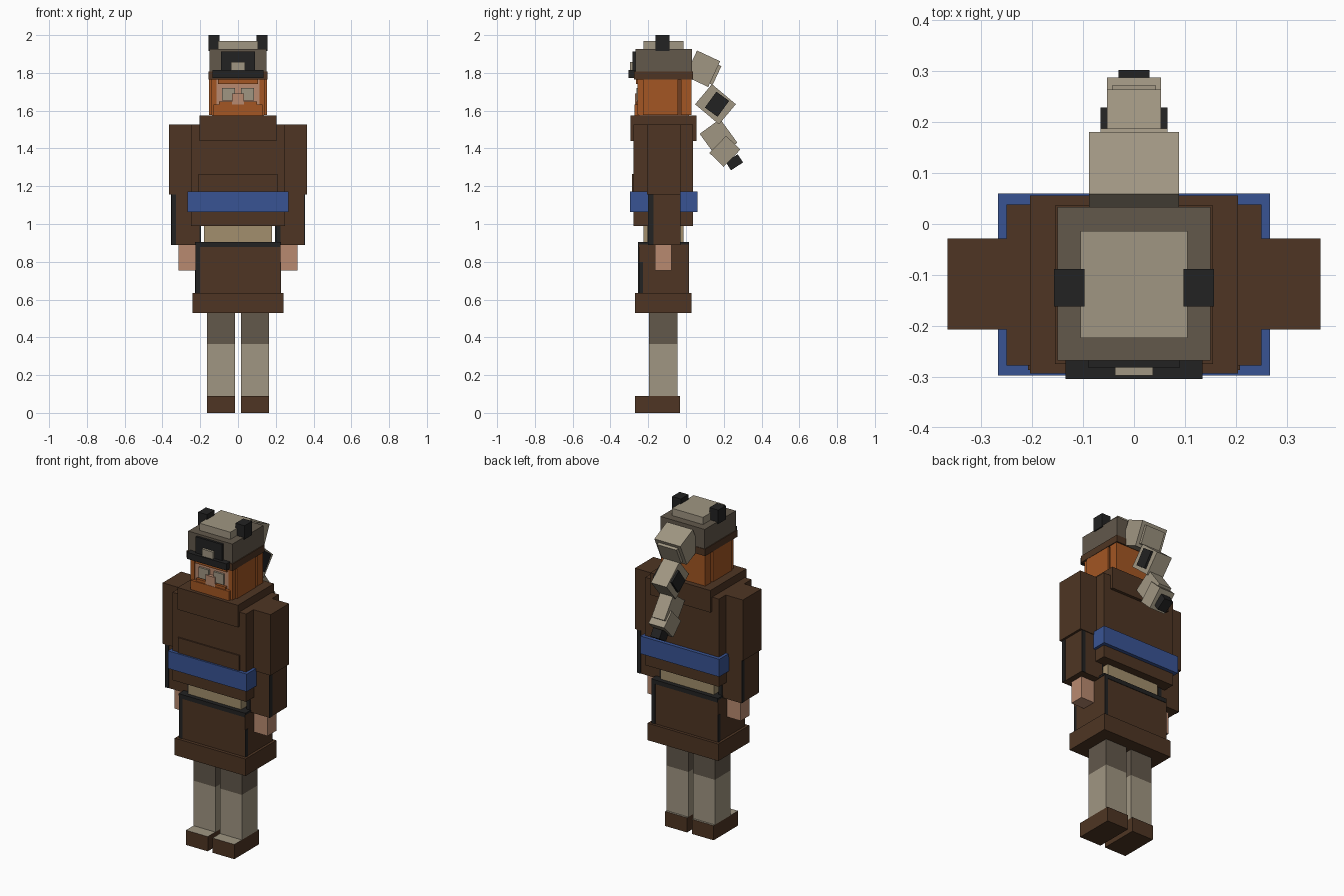
import bpy, bmesh, math
from mathutils import Matrix, Vector

if "Cube" in bpy.data.objects:
    bpy.data.objects.remove(bpy.data.objects["Cube"])


def material(name, r, g, b):
    m = bpy.data.materials.new(name)
    lin = [((c / 255 + 0.055) / 1.055) ** 2.4 for c in (r, g, b)]
    m.diffuse_color = (*lin, 1)
    m.use_nodes = True
    m.node_tree.nodes["Principled BSDF"].inputs["Base Color"].default_value = m.diffuse_color
    return m


BROWN = material("brown cloth", 78, 53, 35)
BLACK = material("black", 34, 34, 34)
BLUE = material("blue sash", 57, 84, 148)
TAN = material("pale fur", 160, 150, 130)
GREY = material("dark fur", 98, 88, 75)
KHAKI = material("khaki shirt", 162, 143, 109)
SKIN = material("skin", 185, 138, 112)
ORANGE = material("orange hair", 163, 86, 35)
AUBURN = material("auburn shadow", 110, 62, 34)


def box(name, x, y, z, mat, tilt=0, top=None):
    """Box from (min, max) ranges, tilted about its own x axis; optional top colour."""
    size = [r[1] - r[0] for r in (x, y, z)]
    centre = Vector([(r[0] + r[1]) / 2 for r in (x, y, z)])
    bm = bmesh.new()
    bmesh.ops.create_cube(bm, size=1)
    bmesh.ops.scale(bm, vec=size, verts=bm.verts)
    if top:
        bm.normal_update()
        for f in bm.faces:
            f.material_index = 1 if f.normal.z > 0.5 else 0
    bmesh.ops.transform(bm, verts=bm.verts, matrix=Matrix.Translation(centre)
                        @ Matrix.Rotation(math.radians(tilt), 4, 'X'))
    me = bpy.data.meshes.new(name)
    bm.to_mesh(me)
    bm.free()
    me.materials.append(mat)
    if top:
        me.materials.append(top)
    ob = bpy.data.objects.new(name, me)
    bpy.context.collection.objects.link(ob)
    return ob


def pair(name, x, y, z, mat, **kw):
    """The same box on the right (+x) and left (-x)."""
    box(name + "_right", x, y, z, mat, **kw)
    box(name + "_left", (-x[1], -x[0]), y, z, mat, **kw)


def edge_trim(name, x, y, z, width, side_width, side_top):
    """Thin black plates on the left edge of each of the four upright faces."""
    t = 0.003
    side_z = (z[0], side_top)
    box(name + "_front", (x[0], x[0] + width), (y[0] - t, y[0] + t), z, BLACK)
    box(name + "_back", (x[1] - width, x[1]), (y[1] - t, y[1] + t), z, BLACK)
    box(name + "_side_a", (x[1] - t, x[1] + t), (y[0], y[0] + side_width), side_z, BLACK)
    box(name + "_side_b", (x[0] - t, x[0] + t), (y[1] - side_width, y[1]), side_z, BLACK)


# Legs and boots
pair("boot", (0.016, 0.164), (-0.27, -0.033), (0, 0.09), BROWN, top=TAN)
pair("lower_leg", (0.016, 0.164), (-0.197, -0.045), (0.09, 0.366), TAN)
pair("upper_leg", (0.016, 0.164), (-0.197, -0.045), (0.366, 0.56), GREY)

# Skirt with black worn edges
box("skirt_hem", (-0.24, 0.24), (-0.27, 0.03), (0.53, 0.634), BROWN)
SX, SY = (-0.224, 0.224), (-0.25, 0.012)
box("skirt", SX, SY, (0.634, 0.904), BROWN, top=BLACK)
edge_trim("skirt_edge", SX, SY, (0.634, 0.904), 0.024, 0.022, 0.8)
box("skirt_trim_front", (-0.224, 0.224), (-0.253, -0.247), (0.878, 0.904), BLACK)
box("skirt_trim_back", (-0.224, 0.224), (0.009, 0.015), (0.878, 0.904), BLACK)
for side in (-1, 1):
    box("skirt_trim_side", (side * 0.224 - 0.003, side * 0.224 + 0.003),
        SY, (0.892, 0.904), BLACK)

# Torso
box("waist", (-0.18, 0.18), (-0.226, -0.012), (0.88, 1.0), KHAKI)
box("jacket", (-0.25, 0.25), (-0.278, 0.038), (0.99, 1.528), BROWN)
box("front_panel", (-0.208, 0.208), (-0.286, -0.27), (1.1, 1.265), BROWN)
box("collar", (-0.204, 0.204), (-0.293, 0.056), (1.44, 1.575), BROWN)
box("sash", (-0.267, 0.267), (-0.297, 0.06), (1.064, 1.172), BLUE)

# Arms
pair("upper_arm", (0.2, 0.366), (-0.207, -0.028), (1.155, 1.528), BROWN)
pair("lower_arm", (0.2, 0.352), (-0.2, -0.033), (0.89, 1.155), BROWN)
for x in ((0.2, 0.352), (-0.352, -0.2)):
    edge_trim("cuff_edge", x, (-0.2, -0.033), (0.89, 1.155), 0.024, 0.028, 1.155)
pair("hand", (0.225, 0.316), (-0.165, -0.078), (0.755, 0.9), SKIN)

# Head and hair
box("head", (-0.138, 0.138), (-0.25, 0.015), (1.56, 1.78), SKIN)
pair("side_hair", (0.125, 0.153), (-0.228, -0.042), (1.577, 1.775), ORANGE)
pair("hair_gap", (0.12, 0.141), (-0.045, -0.02), (1.577, 1.775), AUBURN)
box("back_hair", (-0.15, 0.15), (-0.027, 0.028), (1.577, 1.775), ORANGE)
pair("sideburn", (0.115, 0.143), (-0.256, -0.2), (1.577, 1.775), ORANGE)

# Face
box("beard", (-0.13, 0.13), (-0.272, -0.22), (1.575, 1.632), ORANGE)
pair("moustache", (0.03, 0.1), (-0.266, -0.24), (1.63, 1.648), ORANGE)
box("brow", (-0.107, 0.107), (-0.264, -0.24), (1.74, 1.772), ORANGE)
pair("eye", (0.016, 0.084), (-0.262, -0.24), (1.655, 1.72), TAN)
box("nose", (-0.032, 0.032), (-0.27, -0.24), (1.632, 1.69), SKIN)

# Hat
box("hat_band", (-0.155, 0.155), (-0.275, 0.036), (1.765, 1.807), BROWN)
box("hat", (-0.15, 0.15), (-0.268, 0.033), (1.807, 1.926), GREY)
box("hat_crown", (-0.105, 0.105), (-0.224, -0.014), (1.92, 1.97), TAN)
pair("hat_ear", (0.097, 0.157), (-0.162, -0.088), (1.915, 2.0), BLACK)
box("hat_brim", (-0.134, 0.134), (-0.304, -0.26), (1.774, 1.814), BLACK)
box("hat_mask", (-0.09, 0.09), (-0.282, -0.26), (1.814, 1.913), BLACK)
box("hat_snout", (-0.037, 0.037), (-0.297, -0.27), (1.814, 1.858), TAN)

# Tail hanging from the hat: name, half width, centre y, centre z, depth, height, tilt
TAIL = [
    ("tail_base", 0.088, 0.088, 1.822, 0.135, 0.150, -25, TAN),
    ("tail_base_pad", 0.066, 0.105, 1.813, 0.130, 0.110, -25, TAN),
    ("tail_upper", 0.053, 0.156, 1.634, 0.165, 0.139, -40, TAN),
    ("tail_ring", 0.066, 0.164, 1.634, 0.083, 0.104, -36, BLACK),
    ("tail_middle", 0.043, 0.172, 1.454, 0.155, 0.134, -54, TAN),
    ("tail_lower", 0.053, 0.206, 1.385, 0.105, 0.127, -44, TAN),
    ("tail_tip", 0.030, 0.256, 1.327, 0.052, 0.076, -57, BLACK),
]
for name, w, y, z, d, h, tilt, mat in TAIL:
    box(name, (-w, w), (y - d / 2, y + d / 2), (z - h / 2, z + h / 2), mat, tilt=tilt)
